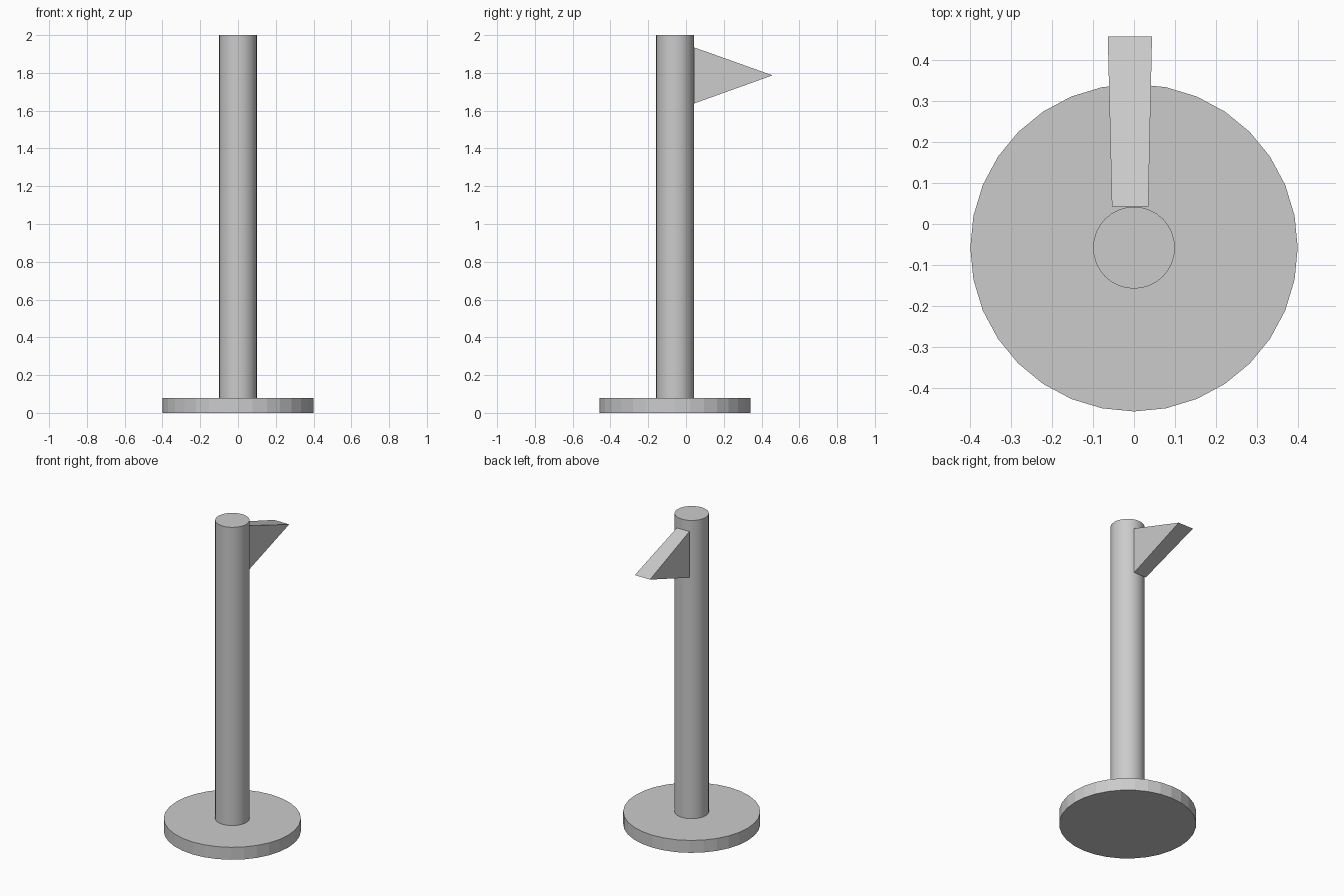
import bpy, bmesh

if "Cube" in bpy.data.objects:
    bpy.data.objects.remove(bpy.data.objects["Cube"])

POLE_Y = -0.058


def cylinder(name, radius, z0, z1, sides, smooth=False):
    bpy.ops.mesh.primitive_cylinder_add(
        vertices=sides, radius=radius, depth=z1 - z0,
        location=(0, POLE_Y, (z0 + z1) / 2))
    ob = bpy.context.object
    ob.name = name
    if smooth:
        bpy.ops.object.shade_smooth_by_angle()
    return ob


# Round foot and pole
cylinder("base", 0.4, 0, 0.08, 32)
cylinder("pole", 0.1, 0.08, 2.0, 32, smooth=True)

# Triangular wedge flag, slightly wider at its tip: (y, z, left x, right x)
profile = [(0.043, 1.935, -0.054, 0.035),
           (0.043, 1.638, -0.054, 0.035),
           (0.458, 1.787, -0.064, 0.044)]
bm = bmesh.new()
left = [bm.verts.new((l, y, z)) for y, z, l, r in profile]
right = [bm.verts.new((r, y, z)) for y, z, l, r in profile]
bm.faces.new(left)
bm.faces.new(right[::-1])
for i in range(3):
    j = (i + 1) % 3
    bm.faces.new((left[j], left[i], right[i], right[j]))
bmesh.ops.recalc_face_normals(bm, faces=bm.faces)
mesh = bpy.data.meshes.new("flag")
bm.to_mesh(mesh)
bm.free()
bpy.context.collection.objects.link(bpy.data.objects.new("flag", mesh))
